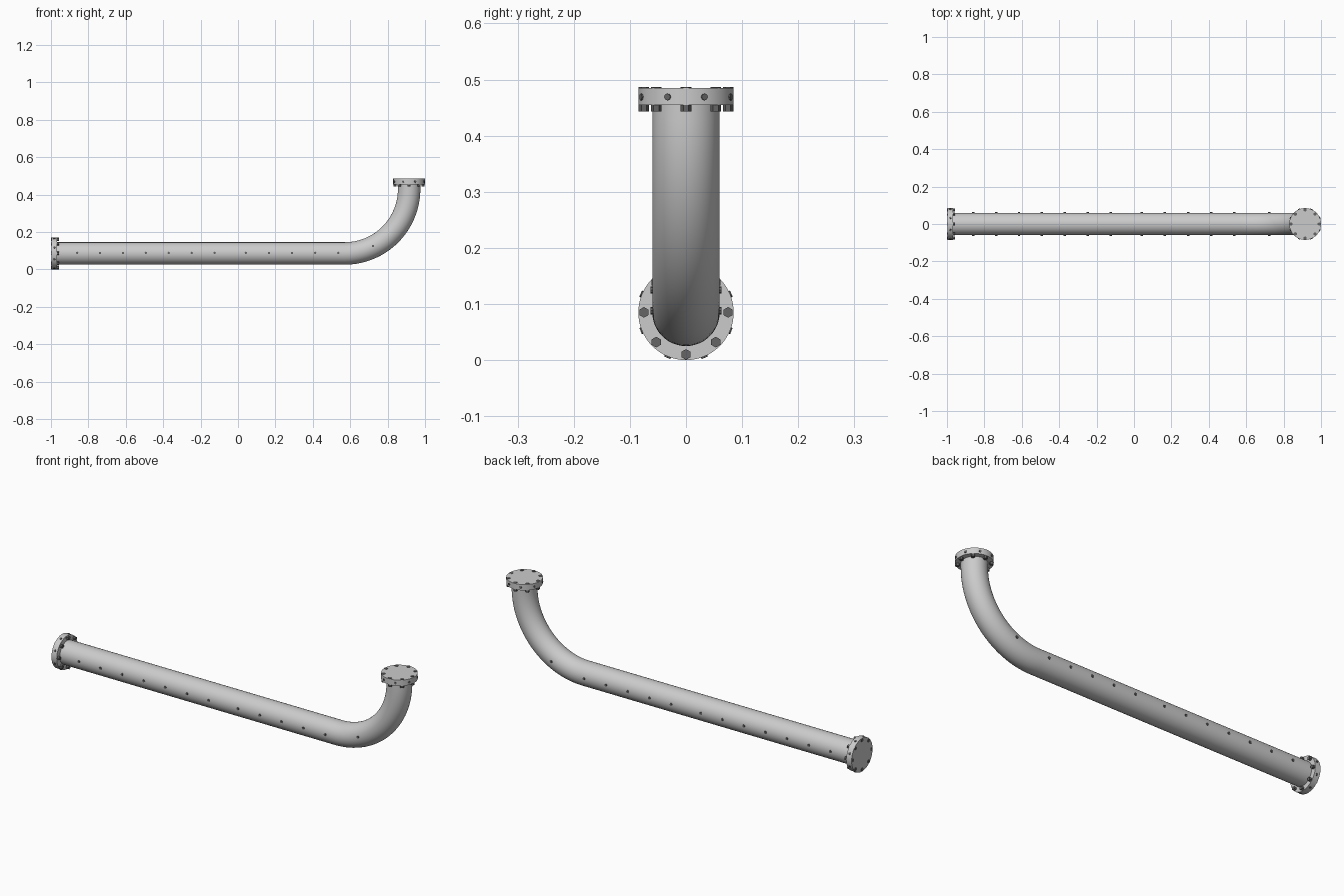
import bpy, math
from mathutils import Vector, Matrix

if "Cube" in bpy.data.objects:
    bpy.data.objects.remove(bpy.data.objects["Cube"])


def material(name, v):
    m = bpy.data.materials.new(name)
    m.use_nodes = True
    m.diffuse_color = (v, v, v, 1)
    m.node_tree.nodes["Principled BSDF"].inputs["Base Color"].default_value = (v, v, v, 1)
    return m


STEEL = material("light grey steel", 0.6)
DARK = material("dark grey bolt", 0.13)

AXIS_Z = 0.085      # height of the horizontal run
PIPE_R = 0.06
FLANGE_R = 0.085
BEND_R = 0.345
BEND_X = 0.57       # where the elbow starts
END_X = BEND_X + BEND_R


def rod(name, start, direction, length, radius, sides, mat, smooth=False):
    """Cylinder growing from start along direction."""
    d = Vector(direction).normalized()
    bpy.ops.mesh.primitive_cylinder_add(
        vertices=sides, radius=radius, depth=length,
        location=Vector(start) + d * length / 2,
        rotation=d.to_track_quat('Z', 'Y').to_euler())
    ob = bpy.context.object
    ob.name = name
    ob.data.materials.append(mat)
    if smooth:
        bpy.ops.object.shade_smooth_by_angle()
    return ob


def flange(name, face, outward):
    """Blind flange with axial bolts and rim screws; face is its outer centre."""
    face, out = Vector(face), Vector(outward)
    side = Vector((0, 1, 0))
    rod(name, face - out * 0.03, out, 0.03, FLANGE_R, 64, STEEL, True)
    for i in range(8):
        spoke = Matrix.Rotation(i * math.pi / 4, 3, out) @ side
        rim = Matrix.Rotation((i + 0.5) * math.pi / 4, 3, out) @ side
        rod(name + "_bolt", face - out * 0.042 + spoke * 0.075, out, 0.044, 0.0095, 6, DARK)
        rod(name + "_rim_screw", face - out * 0.016 + rim * 0.08, rim, 0.0075, 0.006, 8, DARK)


# Pipe: straight run, quarter elbow, short riser
path = [Vector((-0.975, 0, AXIS_Z))]
STEPS = 32
for i in range(STEPS + 1):
    t = math.pi / 2 * i / STEPS
    path.append(Vector((BEND_X + BEND_R * math.sin(t), 0,
                        AXIS_Z + BEND_R * (1 - math.cos(t)))))
path.append(Vector((END_X, 0, 0.46)))

SIDES = 48
verts, faces = [], []
for i, p in enumerate(path):
    t = math.pi / 2 * min(max(i - 1, 0), STEPS) / STEPS
    normal = Vector((-math.sin(t), 0, math.cos(t)))
    for k in range(SIDES):
        a = 2 * math.pi * k / SIDES
        verts.append(p + PIPE_R * (normal * math.cos(a) + Vector((0, math.sin(a), 0))))
for i in range(len(path) - 1):
    for k in range(SIDES):
        a, b = i * SIDES + k, i * SIDES + (k + 1) % SIDES
        faces.append((a, a + SIDES, b + SIDES, b))
mesh = bpy.data.meshes.new("pipe")
mesh.from_pydata(verts, [], faces)
mesh.materials.append(STEEL)
mesh.polygons.foreach_set("use_smooth", [True] * len(faces))
mesh.update()
pipe = bpy.data.objects.new("pipe", mesh)
bpy.context.collection.objects.link(pipe)

# End flanges
flange("inlet_flange", (-0.998, 0, AXIS_Z), (-1, 0, 0))
flange("outlet_flange", (END_X, 0, 0.485), (0, 0, 1))

# Side rivets: two rows of evenly spaced studs and one on the elbow
spots = [(-0.86 + 0.1225 * i, AXIS_Z + 0.003) for i in range(7)]
spots += [(0.042 + 0.1235 * i, AXIS_Z + 0.003) for i in range(5)]
spots.append((0.722, 0.125))
for x, z in spots:
    for s in (-1, 1):
        rod("side_rivet", (x, s * 0.055, z), (0, s, 0), 0.0085, 0.0065, 8, DARK)
